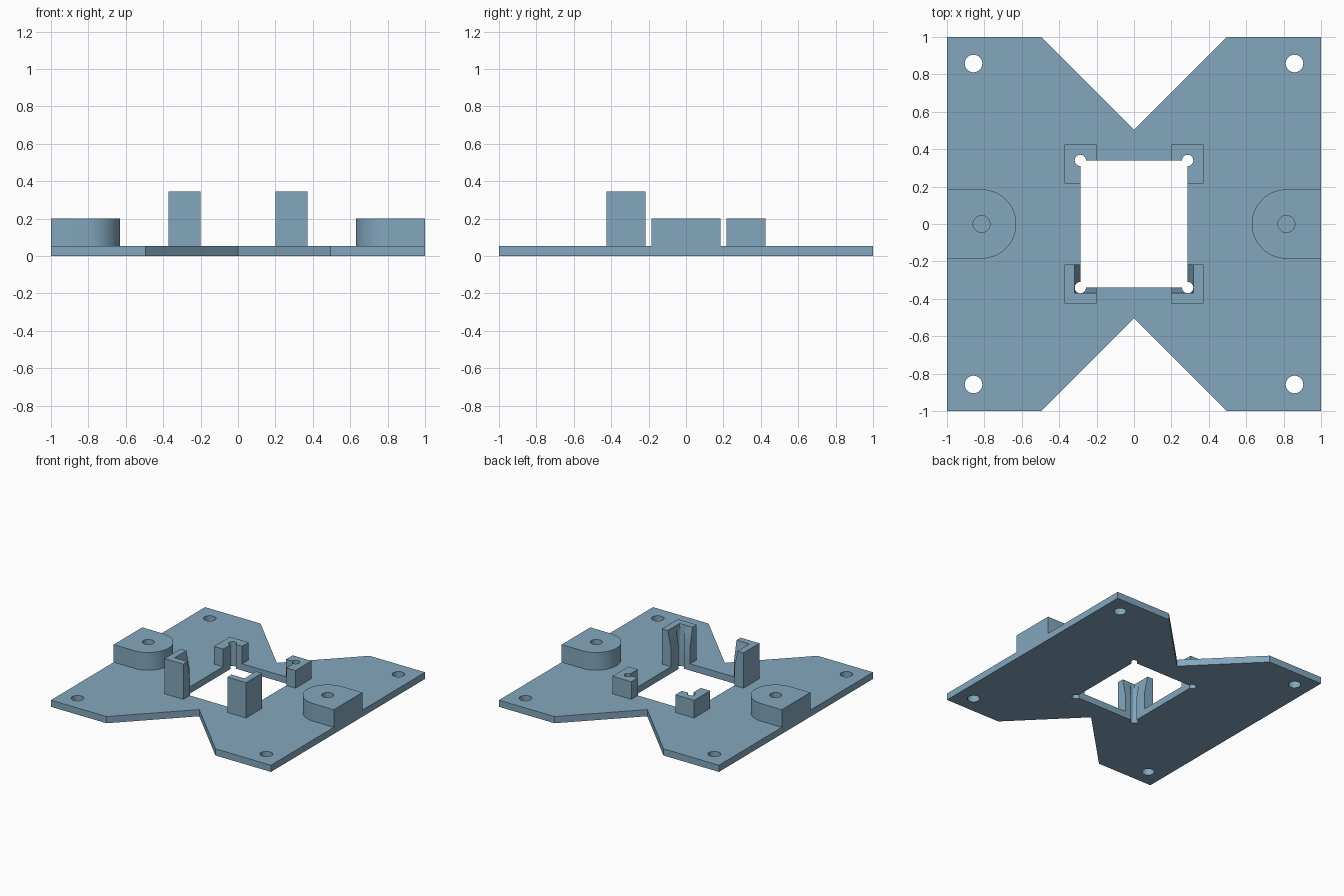
import bpy, bmesh, math

cube = bpy.data.objects.get("Cube")
if cube:
    bpy.data.objects.remove(cube, do_unlink=True)

BLUE = (0.227, 0.386, 0.515, 1)
blue = bpy.data.materials.new("steel blue")
blue.use_nodes = True
blue.diffuse_color = BLUE
blue.node_tree.nodes["Principled BSDF"].inputs["Base Color"].default_value = BLUE

PLATE, LOW, HIGH = 0.055, 0.2, 0.345     # top heights
POCKET_X, POCKET_Y = 0.287, 0.34         # half size of the central opening
FLARE = 0.03                             # extra width at the top of the tall posts


def loft(name, levels):
    """Solid through matching outlines, given as (z, points) from bottom to top."""
    bm = bmesh.new()
    rings = [[bm.verts.new((x, y, z)) for x, y in pts] for z, pts in levels]
    for low, high in zip(rings, rings[1:]):
        for i in range(len(low)):
            j = (i + 1) % len(low)
            bm.faces.new((low[i], low[j], high[j], high[i]))
    bm.faces.new(rings[0][::-1])
    bm.faces.new(rings[-1])
    bmesh.ops.recalc_face_normals(bm, faces=bm.faces)
    mesh = bpy.data.meshes.new(name)
    bm.to_mesh(mesh)
    bm.free()
    mesh.materials.append(blue)
    obj = bpy.data.objects.new(name, mesh)
    bpy.context.collection.objects.link(obj)
    return obj


def prism(name, pts, z0, z1):
    return loft(name, [(z0, pts), (z1, pts)])


def rect(x0, x1, y0, y1):
    return [(x0, y0), (x1, y0), (x1, y1), (x0, y1)]


def arc(cx, cy, r, start=0, sweep=360, steps=40):
    count = steps if sweep == 360 else steps + 1
    angles = [math.radians(start + sweep * i / steps) for i in range(count)]
    return [(cx + r * math.cos(a), cy + r * math.sin(a)) for a in angles]


def cut(obj, cutters):
    for c in cutters:
        mod = obj.modifiers.new("cut", 'BOOLEAN')
        mod.operation, mod.solver, mod.object = 'DIFFERENCE', 'EXACT', c
    depsgraph = bpy.context.evaluated_depsgraph_get()
    mesh = bpy.data.meshes.new_from_object(obj.evaluated_get(depsgraph))
    obj.modifiers.clear()
    obj.data = mesh


SIDES = [("left", 1), ("right", -1)]
ENDS = [("front", -1), ("back", 1)]

# Cutters: central pocket, corner reliefs, screw holes, flared lead-in
pocket = prism("pocket_cutter", rect(-POCKET_X, POCKET_X, -POCKET_Y, POCKET_Y), -0.1, 0.5)
reliefs, screws, pad_holes = {}, [], {}
for side, sx in SIDES:
    pad_holes[side] = prism("pad_hole_cutter", arc(sx * 0.815, 0, 0.045), 0, 0.5)
    for end, sy in ENDS:
        reliefs[side, end] = prism("relief_cutter", arc(sx * POCKET_X, sy * POCKET_Y, 0.03), -0.1, 0.5)
        screws.append(prism("screw_cutter", arc(sx * 0.858, sy * 0.858, 0.047), -0.1, 0.5))
flare_levels = []
for z in (LOW - 0.05, HIGH + 0.05):
    grow = FLARE * (z - LOW) / (HIGH - LOW)
    hx, hy = POCKET_X + grow, POCKET_Y + grow
    flare_levels.append((z, rect(-hx, hx, -hy, hy)))
flare = loft("flare_cutter", flare_levels)

# Base plate with a V notch at the front and back
half = [(0, -0.503), (0.495, -1), (1, -1), (1, 1), (0.495, 1), (0, 0.503)]
outline = half + [(-x, y) for x, y in reversed(half[1:-1])]
plate = prism("base_plate", outline, 0, PLATE)
cut(plate, [pocket, *reliefs.values(), *screws])
parts = [plate]

for side, sx in SIDES:
    # Round-nosed mounting pad with a blind hole
    nose = [(sx, 0.185), *[(sx * x, y) for x, y in arc(0.815, 0, 0.185, 90, 180)], (sx, -0.185)]
    pad = prism(side + "_mounting_pad", nose, PLATE, LOW)
    cut(pad, [pad_holes[side]])
    parts.append(pad)
    # Corner posts: tall and flared at the front, low at the back
    for end, sy in ENDS:
        xs, ys = sorted((sx * 0.2, sx * 0.371)), sorted((sy * 0.217, sy * 0.424))
        front = end == "front"
        post = prism(f"{end}_{side}_post", rect(*xs, *ys), PLATE, HIGH if front else LOW)
        cut(post, [pocket, reliefs[side, end]] + ([flare] if front else []))
        parts.append(post)

# Remove the spent cutters
for c in [pocket, flare, *reliefs.values(), *screws, *pad_holes.values()]:
    bpy.data.objects.remove(c, do_unlink=True)

# Smooth the round walls, keep the edges sharp
bpy.ops.object.select_all(action='DESELECT')
for p in parts:
    p.select_set(True)
bpy.context.view_layer.objects.active = plate
bpy.ops.object.shade_smooth_by_angle(angle=math.radians(30))
